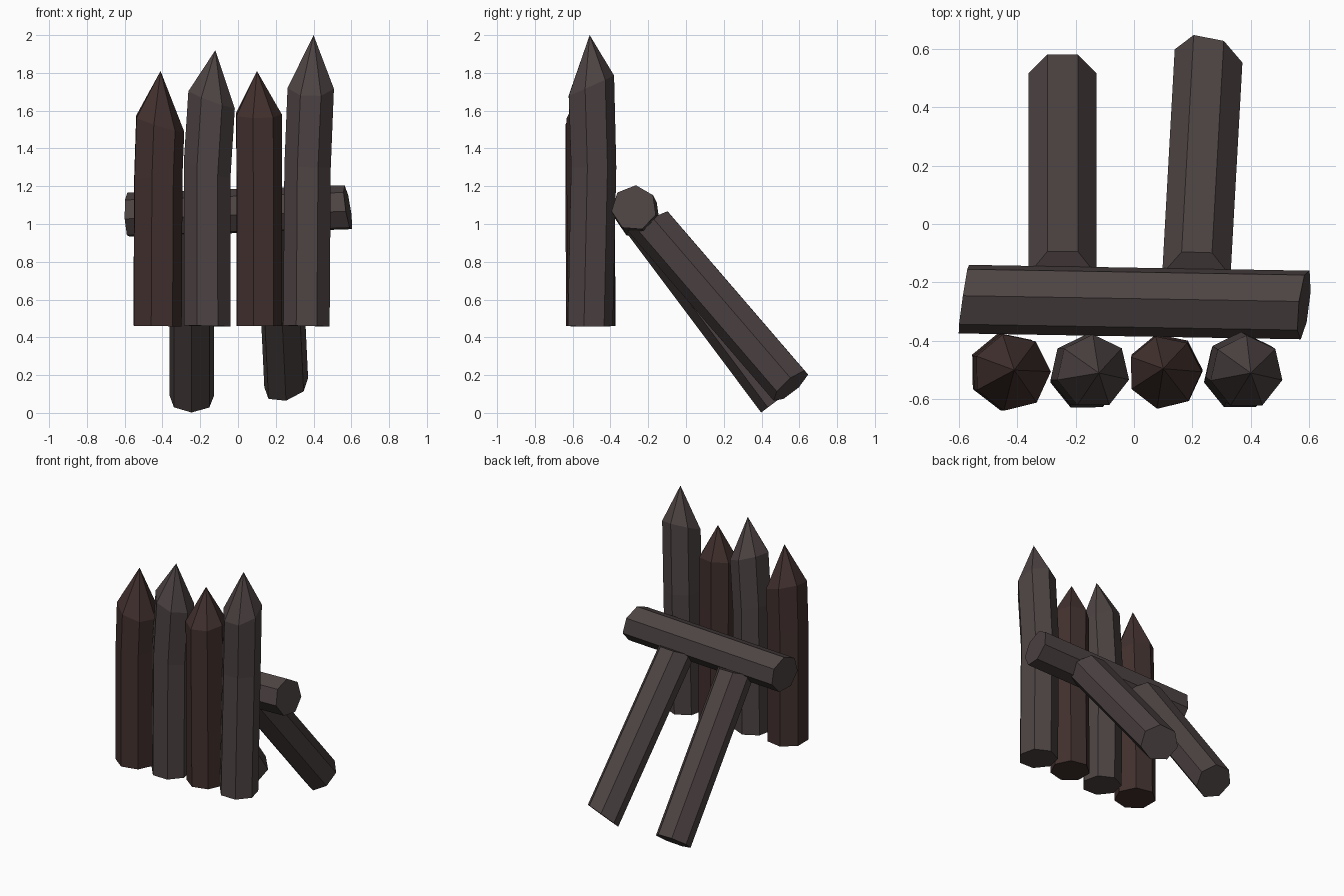
import bpy, bmesh, math
from mathutils import Vector

if "Cube" in bpy.data.objects:
    bpy.data.objects.remove(bpy.data.objects["Cube"])


def material(name, rgb):
    m = bpy.data.materials.new(name)
    m.diffuse_color = (*rgb, 1)
    m.use_nodes = True
    m.node_tree.nodes["Principled BSDF"].inputs["Base Color"].default_value = m.diffuse_color
    return m


GREY = material("weathered_wood", (0.075, 0.056, 0.056))
BROWN = material("dark_wood", (0.053, 0.030, 0.027))


def log(name, mat, rings, radius, phase, side, tip=None):
    """Seven-sided log through rings of (centre, tilt_u, tilt_v); optional sharpened tip."""
    rings = [(Vector(c), a, b) for c, a, b in rings]
    axis = (rings[-1][0] - rings[0][0]).normalized()
    v = axis.cross(Vector(side)).normalized()
    u = v.cross(axis)
    bm = bmesh.new()
    loops = []
    for c, tilt_u, tilt_v in rings:
        loop = []
        for i in range(7):
            a = math.radians(phase) + i * math.tau / 7
            x, y = radius * math.cos(a), radius * math.sin(a)
            loop.append(bm.verts.new(c + u * x + v * y + axis * (tilt_u * x + tilt_v * y)))
        loops.append(loop)
    for lo, hi in zip(loops, loops[1:]):
        for i in range(7):
            j = (i + 1) % 7
            bm.faces.new((lo[i], lo[j], hi[j], hi[i]))
    bm.faces.new(loops[0][::-1])
    if tip:
        apex = bm.verts.new(tip)
        for i in range(7):
            bm.faces.new((loops[-1][i], loops[-1][(i + 1) % 7], apex))
    else:
        bm.faces.new(loops[-1])
    bmesh.ops.recalc_face_normals(bm, faces=bm.faces)
    mesh = bpy.data.meshes.new(name)
    bm.to_mesh(mesh)
    bm.free()
    mesh.materials.append(mat)
    obj = bpy.data.objects.new(name, mesh)
    bpy.context.collection.objects.link(obj)


X, Y = (1, 0, 0), (0, 1, 0)

# Four sharpened upright stakes
log("stake_1", BROWN, [((-0.432, -0.503, 0.46), 0, 0), ((-0.428, -0.508, 1.25), 0.1, 0),
    ((-0.418, -0.508, 1.53), -0.3, 0.1)], 0.134, 1, X, (-0.41, -0.50, 1.81))
log("stake_2", GREY, [((-0.163, -0.513, 0.46), 0, 0), ((-0.163, -0.505, 1.30), -0.4, 0.2),
    ((-0.140, -0.505, 1.66), -0.35, 0.1)], 0.127, 39, X, (-0.12, -0.51, 1.92))
log("stake_3", BROWN, [((0.107, -0.500, 0.46), 0, 0), ((0.107, -0.508, 1.25), 0, 0),
    ((0.105, -0.508, 1.58), 0, 0.15)], 0.127, 1, X, (0.10, -0.495, 1.81))
log("stake_4", GREY, [((0.362, -0.513, 0.46), 0, 0), ((0.368, -0.495, 1.30), 0, 0),
    ((0.385, -0.507, 1.73), 0, 0.45)], 0.126, 39, X, (0.40, -0.51, 2.0))

# Cross bar behind the stakes
log("cross_bar", GREY, [((-0.583, -0.255, 1.045), 0.13, 0), ((0.582, -0.275, 1.085), 0.1, -0.12)],
    0.121, 34, Y)

# Slanted rear props
log("left_prop", GREY, [((-0.245, -0.20, 1.00), 0, -0.3), ((-0.245, 0.494, 0.074), 0, 0)],
    0.12, 39, X)
log("right_prop", GREY, [((0.213, -0.20, 1.02), 0, -0.3), ((0.255, 0.555, 0.143), -0.25, 0)],
    0.12, 39, X)
